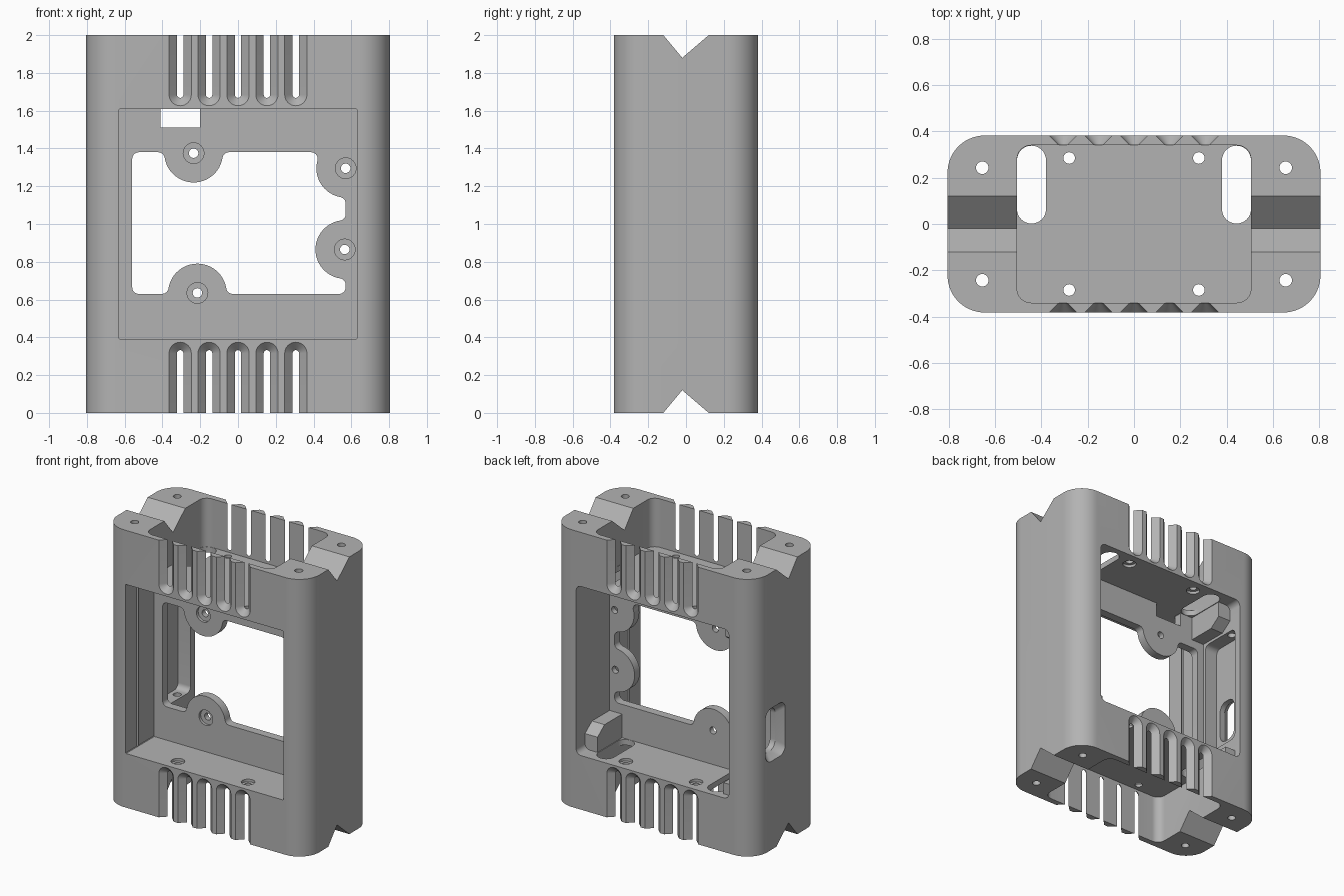
import bpy, bmesh, math
from mathutils import Vector

if "Cube" in bpy.data.objects:
    bpy.data.objects.remove(bpy.data.objects["Cube"])

gray = bpy.data.materials.new("matte gray")
gray.use_nodes = True
COLOR = (0.45, 0.45, 0.45, 1)
gray.diffuse_color = COLOR
gray.node_tree.nodes["Principled BSDF"].inputs["Base Color"].default_value = COLOR


def arc(c, r, p, q, n=10):
    """Points on the shorter arc about c, from the direction p to the direction q."""
    a = math.atan2(p[1], p[0])
    d = math.atan2(p[0] * q[1] - p[1] * q[0], p[0] * q[0] + p[1] * q[1])
    return [(c[0] + r * math.cos(a + d * i / n), c[1] + r * math.sin(a + d * i / n)) for i in range(n + 1)]


def rrect(u0, u1, v0, v1, r, n=8):
    """Rounded rectangle outline."""
    pts = []
    for cu, cv, p, q in ((u1 - r, v1 - r, (1, 0), (0, 1)), (u0 + r, v1 - r, (0, 1), (-1, 0)),
                         (u0 + r, v0 + r, (-1, 0), (0, -1)), (u1 - r, v0 + r, (0, -1), (1, 0))):
        pts += arc((cu, cv), r, p, q, n)
    return pts


def circle(u, v, r, n=24):
    return [(u + r * math.cos(math.tau * i / n), v + r * math.sin(math.tau * i / n)) for i in range(n)]


def loft(name, axis, sections):
    """Solid through (level, outline) sections stacked along an axis."""
    place = {"x": lambda u, v, w: (w, u, v), "y": lambda u, v, w: (u, w, v), "z": lambda u, v, w: (u, v, w)}[axis]
    bm = bmesh.new()
    rings = [[bm.verts.new(place(u, v, w)) for u, v in outline] for w, outline in sections]
    bm.faces.new(rings[0])
    bm.faces.new(rings[-1])
    for lo, hi in zip(rings, rings[1:]):
        for i in range(len(lo)):
            bm.faces.new((lo[i - 1], lo[i], hi[i], hi[i - 1]))
    bmesh.ops.recalc_face_normals(bm, faces=bm.faces)
    mesh = bpy.data.meshes.new(name)
    bm.to_mesh(mesh)
    bm.free()
    obj = bpy.data.objects.new(name, mesh)
    bpy.context.collection.objects.link(obj)
    mesh.materials.append(gray)
    return obj


def prism(name, axis, a, b, outline):
    return loft(name, axis, [(a, outline), (b, outline)])


def cut(target, cutter):
    mod = target.modifiers.new("cut", "BOOLEAN")
    mod.object, mod.operation, mod.solver = cutter, "DIFFERENCE", "EXACT"
    bpy.context.view_layer.objects.active = target
    bpy.ops.object.modifier_apply(modifier=mod.name)
    bpy.data.objects.remove(cutter)


def finish(obj):
    bpy.ops.object.select_all(action="DESELECT")
    obj.select_set(True)
    bpy.context.view_layer.objects.active = obj
    bpy.ops.object.shade_smooth_by_angle(angle=math.radians(30))


W, D = 0.805, 0.382            # half width and half depth
PF, PB = -0.06, 0.0            # front and back of the mounting plate
Z0, Z1 = 0.39, 1.61            # window bottom and top

body = prism("housing", "z", 0, 2, rrect(-W, W, -D, D, 0.16, 14))

# Front window and back chamber, leaving the mounting plate between them
cut(body, prism("front_window", "y", -1, PF, rrect(-0.63, 0.63, Z0, Z1, 0.004, 1)))
cut(body, prism("back_chamber", "y", PB, 1, rrect(-0.61, 0.61, Z0, Z1, 0.04)))

# Plate opening with round screw tabs blended in by small fillets
L, R, B, T, f, tab = -0.56, 0.57, 0.63, 1.38, 0.035, 0.155
tabs = [Vector(p) for p in ((-0.235, 1.375), (0.57, 1.295), (0.565, 0.865), (-0.215, 0.635))]
up, down, left, right = (Vector(p) for p in ((0, 1), (0, -1), (-1, 0), (1, 0)))


def beside(c, line, axis, sign):
    """Centre of a fillet touching both a tab and a straight edge."""
    p = Vector(c)
    p[axis] = line
    p[1 - axis] += sign * math.sqrt((tab + f) ** 2 - (line - c[axis]) ** 2)
    return p


def tab_path(c, first, n1, second, n2):
    return (arc(first, f, n1, c - first) + arc(c, tab, first - c, second - c, 24)
            + arc(second, f, c - second, n2))


opening = arc((L + f, T - f), f, left, up)
opening += tab_path(tabs[0], beside(tabs[0], T - f, 1, -1), up, beside(tabs[0], T - f, 1, 1), up)
opening += tab_path(tabs[1], beside(tabs[1], T - f, 1, -1), up, beside(tabs[1], R - f, 0, -1), right)
opening += tab_path(tabs[2], beside(tabs[2], R - f, 0, 1), right, beside(tabs[2], R - f, 0, -1), right)
opening += arc((R - f, B + f), f, right, down)
opening += tab_path(tabs[3], beside(tabs[3], B + f, 1, 1), down, beside(tabs[3], B + f, 1, -1), down)
opening += arc((L + f, B + f), f, down, left)
cut(body, prism("plate_opening", "y", PF - 0.05, PB + 0.05, opening))
cut(body, prism("cable_notch", "y", PF - 0.05, PB + 0.05, rrect(-0.41, -0.2, 1.51, Z1, 0.002, 1)))
for u, v in tabs:
    cut(body, loft("tab_hole", "y", [(PF - 0.05, circle(u, v, 0.055)), (PF + 0.02, circle(u, v, 0.055)),
                                     (PF + 0.021, circle(u, v, 0.025)), (PB + 0.05, circle(u, v, 0.025))]))

# End pockets, V notches, vents and plate holes, the same at top and bottom
for end in (0, 1):
    def z(h):
        return 2 - h if end else h

    cut(body, prism("end_pocket", "z", z(-0.1), z(0.35), rrect(-0.505, 0.505, -0.34, 0.34, 0.06)))
    cut(body, prism("v_notch", "x", -1, 1, [(-0.12, z(0)), (-0.12, z(-0.1)), (0.12, z(-0.1)),
                                            (0.12, z(0)), (-0.02, z(0.12))]))
    for side in (-1, 1):
        cut(body, prism("cable_slot", "z", z(0.3), z(0.45),
                        rrect(side * 0.4425 - 0.0625, side * 0.4425 + 0.0625, 0.002, 0.338, 0.062)))
        for k in range(-2, 3):
            # Vent flaring outward in a quarter round
            rings = [(side * 0.3, 0.017)]
            for i in range(7):
                t = math.radians(15 * i)
                rings.append((side * (D - 0.042 * math.cos(t)), 0.017 + 0.042 * (1 - math.sin(math.pi / 2 - t))))
            rings.append((side * (D + 0.05), 0.059))
            lo, hi = sorted((z(0.315), z(-0.2)))
            cut(body, loft("vent", "y", [(w, rrect(k * 0.153 - r, k * 0.153 + r,
                                                   lo - (r if end else 0), hi + (0 if end else r), r * 0.999))
                                         for w, r in rings]))
        for x in (-0.28, 0.28):
            c = (x, side * 0.285)
            cut(body, loft("plate_hole", "z", [(z(0.3), circle(*c, 0.025)), (z(0.37), circle(*c, 0.025)),
                                               (z(0.371), circle(*c, 0.045)), (z(0.42), circle(*c, 0.045))]))

# Side recess and flared cable port on the right wall
cut(body, prism("side_recess", "x", -0.71, -0.6, rrect(0.02, 0.33, 0.57, 1.42, 0.04)))
cut(body, loft("side_port", "x", [(w, rrect(0.13 - g, 0.13 + g, 0.75 - g, 0.91 + g, 0.06))
                                  for w, g in ((-0.85, 0.125), (-0.8, 0.11), (-0.75, 0.075), (-0.65, 0.07))]))

# Clip blocks in the corners of the back chamber
blocks = [prism("lower_left_block", "x", 0.51, 0.62, [(-0.01, 0.38), (-0.01, 0.56), (0.2, 0.56), (0.28, 0.5), (0.28, 0.38)]),
          prism("upper_right_block", "x", -0.62, -0.51, [(-0.01, 1.62), (-0.01, 1.44), (0.2, 1.44), (0.28, 1.5), (0.28, 1.62)]),
          prism("lower_right_block", "x", -0.62, -0.53, [(0.2, 0.38), (0.2, 0.47), (0.33, 0.47), (0.33, 0.38)])]

# Corner bolt holes running the full height
for x in (-0.655, 0.655):
    for y in (-0.243, 0.243):
        cut(body, prism("bolt_hole", "z", -0.1, 2.1, circle(x, y, 0.027)))

for obj in [body] + blocks:
    finish(obj)
